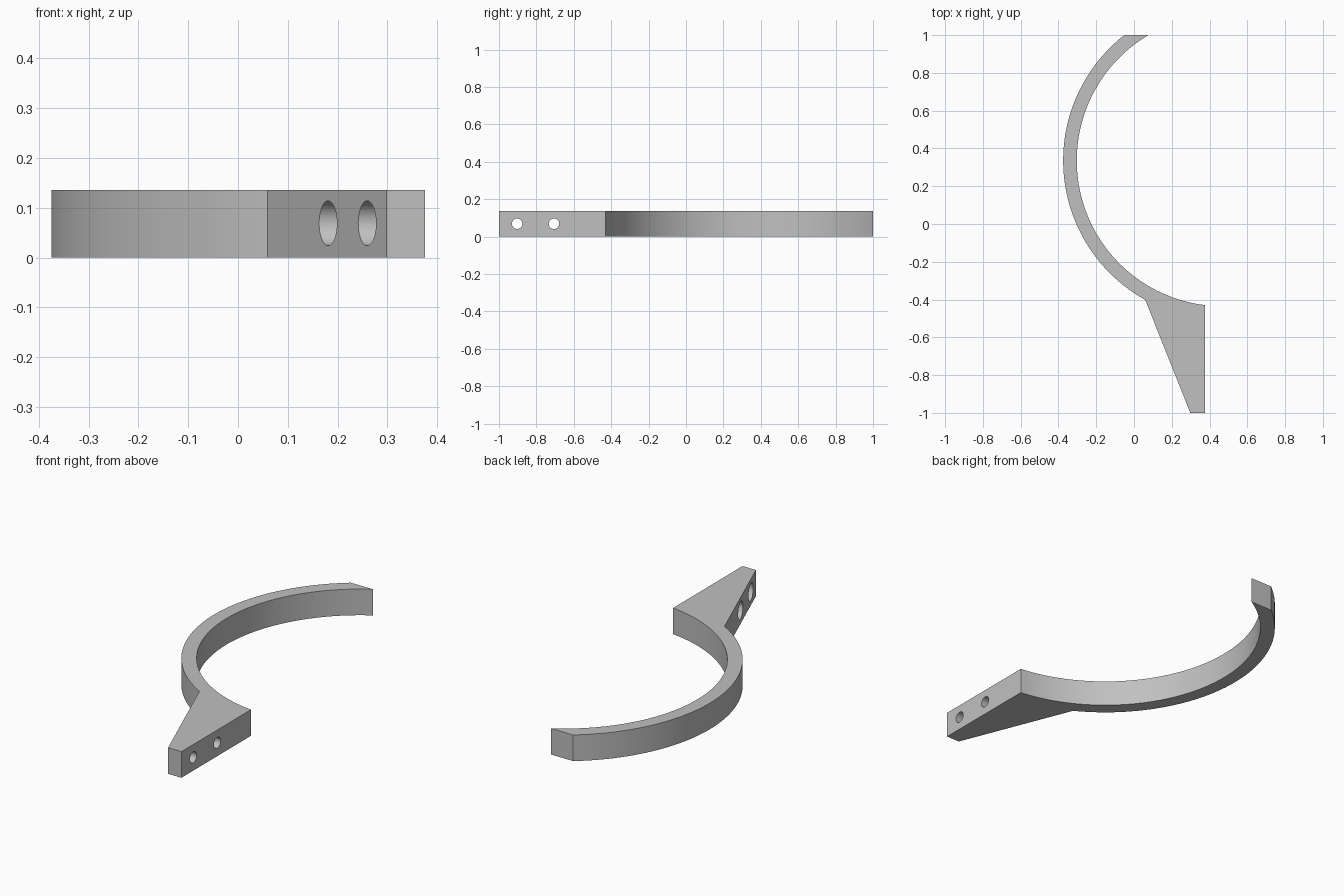
import bpy, bmesh, math
from mathutils import Matrix

cube = bpy.data.objects.get("Cube")
if cube:
    bpy.data.objects.remove(cube, do_unlink=True)

HEIGHT = 0.136
CX, CY = 0.468, 0.336            # centre of the ring
R_IN, R_OUT = 0.771, 0.843
RIGHT, SEAT = 0.375, 0.30        # mounting face and screw seat
STEPS = 64

grey = bpy.data.materials.new("plain grey")
grey.use_nodes = True
colour = (0.53, 0.53, 0.53, 1)
grey.diffuse_color = colour
grey.node_tree.nodes["Principled BSDF"].inputs["Base Color"].default_value = colour


def make_object(name, bm):
    mesh = bpy.data.meshes.new(name)
    bmesh.ops.recalc_face_normals(bm, faces=bm.faces)
    bm.to_mesh(mesh)
    bm.free()
    mesh.materials.append(grey)
    obj = bpy.data.objects.new(name, mesh)
    bpy.context.collection.objects.link(obj)
    return obj


def arc(radius, start, end):
    angles = [start + (end - start) * i / STEPS for i in range(STEPS + 1)]
    return [(CX + radius * math.cos(a), CY + radius * math.sin(a)) for a in angles]


def top_angle(radius):
    # angle at which the ring is cut flat at the back
    return math.pi - math.asin((1 - CY) / radius)


# Hook outline: outer arc, flat cut end, inner arc, tapered mounting foot
outer_start = math.atan2(-0.40 - CY, 0.06 - CX) + 2 * math.pi
inner_end = 2 * math.pi - math.acos((RIGHT - CX) / R_IN)
outline = arc(R_OUT, outer_start, top_angle(R_OUT))
outline += arc(R_IN, top_angle(R_IN), inner_end)
outline += [(RIGHT, -1), (0.298, -1)]

bm = bmesh.new()
base = bm.faces.new([bm.verts.new((x, y, 0)) for x, y in outline])
extruded = bmesh.ops.extrude_face_region(bm, geom=[base], use_keep_orig=True)
tops = [v for v in extruded["geom"] if isinstance(v, bmesh.types.BMVert)]
bmesh.ops.translate(bm, verts=tops, vec=(0, 0, HEIGHT))
hook = make_object("hook_bracket", bm)


def drill(name, radius, x0, x1, y):
    # Cut a round hole along x through the foot
    bm = bmesh.new()
    place = Matrix.Translation(((x0 + x1) / 2, y, HEIGHT / 2 + 0.001))
    bmesh.ops.create_cone(bm, cap_ends=True, segments=40, radius1=radius, radius2=radius,
                          depth=x1 - x0, matrix=place @ Matrix.Rotation(math.pi / 2, 4, 'Y'))
    cutter = make_object(name, bm)
    cutter.hide_render = True
    mod = hook.modifiers.new(name, 'BOOLEAN')
    mod.operation = 'DIFFERENCE'
    mod.solver = 'EXACT'
    mod.object = cutter
    bpy.ops.object.modifier_apply(modifier=name)
    bpy.data.objects.remove(cutter, do_unlink=True)


bpy.ops.object.select_all(action='DESELECT')
bpy.context.view_layer.objects.active = hook
hook.select_set(True)

# Screw holes with wide head recesses from the sloped side
for y in (-0.903, -0.706):
    drill("screw_hole", 0.028, 0.0, 0.5, y)
    drill("head_recess", 0.045, 0.0, SEAT, y)

bpy.ops.object.shade_smooth_by_angle(angle=math.radians(25))
